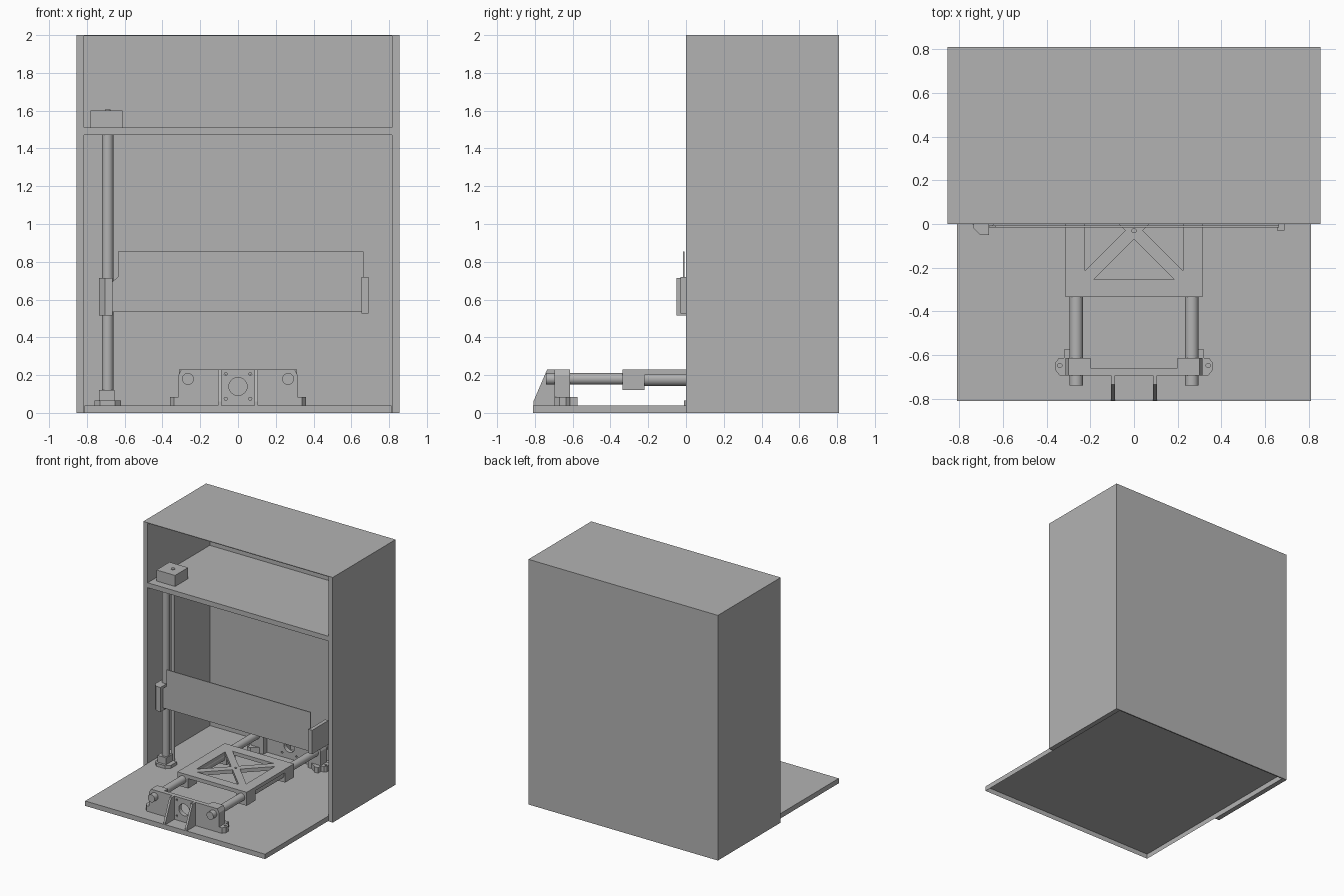
import bpy, bmesh, math
from mathutils import Matrix

cube = bpy.data.objects.get("Cube")
if cube:
    bpy.data.objects.remove(cube, do_unlink=True)

grey = bpy.data.materials.new("plain grey")
grey.use_nodes = True
grey.diffuse_color = (0.45, 0.45, 0.45, 1)
grey.node_tree.nodes["Principled BSDF"].inputs["Base Color"].default_value = (0.45, 0.45, 0.45, 1)


def add(name, mesh):
    mesh.materials.clear()
    mesh.materials.append(grey)
    ob = bpy.data.objects.new(name, mesh)
    bpy.context.collection.objects.link(ob)
    return ob


def box(name, x, y, z, open_bottom=False):
    bm = bmesh.new()
    bmesh.ops.create_cube(bm, size=1)
    for v in bm.verts:
        v.co = [r[0] if c < 0 else r[1] for c, r in zip(v.co, (x, y, z))]
    bmesh.ops.recalc_face_normals(bm, faces=bm.faces)
    if open_bottom:
        bmesh.ops.delete(bm, geom=[f for f in bm.faces if f.normal.z < -0.5], context="FACES")
    me = bpy.data.meshes.new(name)
    bm.to_mesh(me)
    bm.free()
    return add(name, me)


# local (u, v, w) to world for an extrusion along each axis
AXES = {
    "x": Matrix(((0, 0, 1, 0), (1, 0, 0, 0), (0, 1, 0, 0), (0, 0, 0, 1))),
    "y": Matrix(((1, 0, 0, 0), (0, 0, 1, 0), (0, 1, 0, 0), (0, 0, 0, 1))),
    "z": Matrix.Identity(4),
}


def plate(name, loops, axis, lo, hi):
    """Extruded flat outline; loops after the first are holes."""
    cu = bpy.data.curves.new(name, "CURVE")
    cu.dimensions, cu.fill_mode, cu.extrude = "2D", "BOTH", (hi - lo) / 2
    for loop in loops:
        sp = cu.splines.new("POLY")
        sp.points.add(len(loop) - 1)
        for p, (u, v) in zip(sp.points, loop):
            p.co = (u, v, 0, 1)
        sp.use_cyclic_u = True
    tmp = bpy.data.objects.new(name + " outline", cu)
    me = bpy.data.meshes.new_from_object(tmp)
    bpy.data.objects.remove(tmp)
    me.transform(AXES[axis] @ Matrix.Translation((0, 0, (lo + hi) / 2)))
    bm = bmesh.new()
    bm.from_mesh(me)
    bmesh.ops.remove_doubles(bm, verts=bm.verts, dist=1e-5)
    bmesh.ops.recalc_face_normals(bm, faces=bm.faces)
    for f in bm.faces:
        f.smooth = False
    bm.to_mesh(me)
    bm.free()
    return add(name, me)


def ring(u, v, r, n=24):
    return [(u + r * math.cos(i * math.tau / n), v + r * math.sin(i * math.tau / n)) for i in range(n)]


def rect(u0, u1, v0, v1):
    return [(u0, v0), (u1, v0), (u1, v1), (u0, v1)]


def rod(name, axis, u, v, r, lo, hi):
    ob = plate(name, [ring(u, v, r, 32)], axis, lo, hi)
    bpy.ops.object.select_all(action="DESELECT")
    ob.select_set(True)
    bpy.context.view_layer.objects.active = ob
    bpy.ops.object.shade_smooth_by_angle()


# cabinet
W, D, T = 0.855, 0.81, 0.04
for side, s in (("right", -1), ("left", 1)):
    box(side + "_wall", sorted((s * W, s * (W - T))), (0, D), (0, 2))
box("top_panel", (-W, W), (0, D), (1.995, 2))
box("back_panel", (T - W, W - T), (D - 0.01, D), (0, 2))
box("shelf", (T - W, W - T), (0, D - 0.01), (1.47, 1.51))
box("base_plate", (-0.812, 0.812), (-D, D - 0.01), (0, T), open_bottom=True)

# vertical drive
ZX = -0.69
rod("vertical_rod", "z", ZX, 0.055, 0.03, T, 1.47)
rod("lead_screw", "z", ZX, 0.147, 0.015, T, 1.605)
box("vertical_motor", (-0.78, -0.612), (0.063, 0.231), (1.51, 1.60))
plate("rod_foot", [[(ZX - .07, .02), (ZX - .04, -.01), (ZX + .04, -.01), (ZX + .07, .02),
                    (ZX + .07, .1), (ZX - .07, .1)]], "z", T, 0.065)
plate("rod_socket", [rect(ZX - .045, ZX + .035, .01, .1)], "z", 0.065, 0.12)

# crosswise carriage
plate("carriage_panel", [[(-.67, .535), (.665, .535), (.665, .855), (-.635, .855),
                          (-.635, .72), (-.67, .69)]], "y", -0.016, -0.008)
plate("right_bracket", [[(-.735, -.02), (-.705, -.05), (-.665, -.05), (-.665, .18),
                         (-.735, .18)]], "z", 0.515, 0.715)
plate("left_bracket", [[(.655, -.03), (.69, -.03), (.69, .18), (.66, .18), (.66, -.012),
                        (.655, -.012)]], "z", 0.525, 0.72)

# sliding bed with four triangular openings
CY = -0.03
half = [(-.185, -.225), (.185, -.225), (0, -.04)]
holes = []
for q in range(4):
    c, s = round(math.cos(q * math.pi / 2)), round(math.sin(q * math.pi / 2))
    holes.append([(c * u - s * v, CY + s * u + c * v) for u, v in half])
plate("bed", [rect(-.313, .313, -.335, .275)] + holes + [ring(0, CY, .01, 12)], "z", 0.2, 0.23)
RX, RZ = 0.265, 0.18
for side, s in (("right", -1), ("left", 1)):
    rod(side + "_slide_rod", "y", s * RX, RZ, 0.031, -0.74, 0.74)
    rod(side + "_bearing_tube", "y", s * RX, RZ, 0.038, -0.22, 0.16)
    for end, y0 in (("front", -.335), ("rear", .16)):
        box(f"{end}_{side}_bearing_block", sorted((s * .313, s * .215)), (y0, y0 + .115), (0.12, 0.22))

# rod holders at both ends of the slide
for end, e in (("front", 1), ("rear", -1)):
    def span(a, b):
        return sorted((e * a, e * b))
    for side, s in (("right", -1), ("left", 1)):
        plate(f"{end}_{side}_holder", [[(s * .2, T), (s * .315, T), (s * .315, .2), (s * .3, .23), (s * .2, .23)]],
              "y", *span(-.695, -.615))
        ear = [(.235, -.615), (.29, -.575), (.32, -.575), (.32, -.615), (.345, -.615), (.36, -.635),
               (.36, -.67), (.34, -.695), (.235, -.695)]
        plate(f"{end}_{side}_ear", [[(s * u, e * v) for u, v in ear], ring(s * .34, e * -.648, .01, 12)],
              "z", T, 0.085)
        # sloped rib beside the motor opening
        plate(f"{end}_{side}_rib", [[(e * u, v) for u, v in ((-.69, T), (-.808, T), (-.808, .06), (-.735, .23), (-.69, .23))]],
              "x", *sorted((s * .088, s * .105)))
    screws = [ring(a * .065, .14 + b * .065, .008, 10) for a in (-1, 1) for b in (-1, 1)]
    plate(end + "_motor_plate", [rect(-.2, .2, T, .23), ring(0, .14, .048)] + screws, "y", *span(-.695, -.66))
